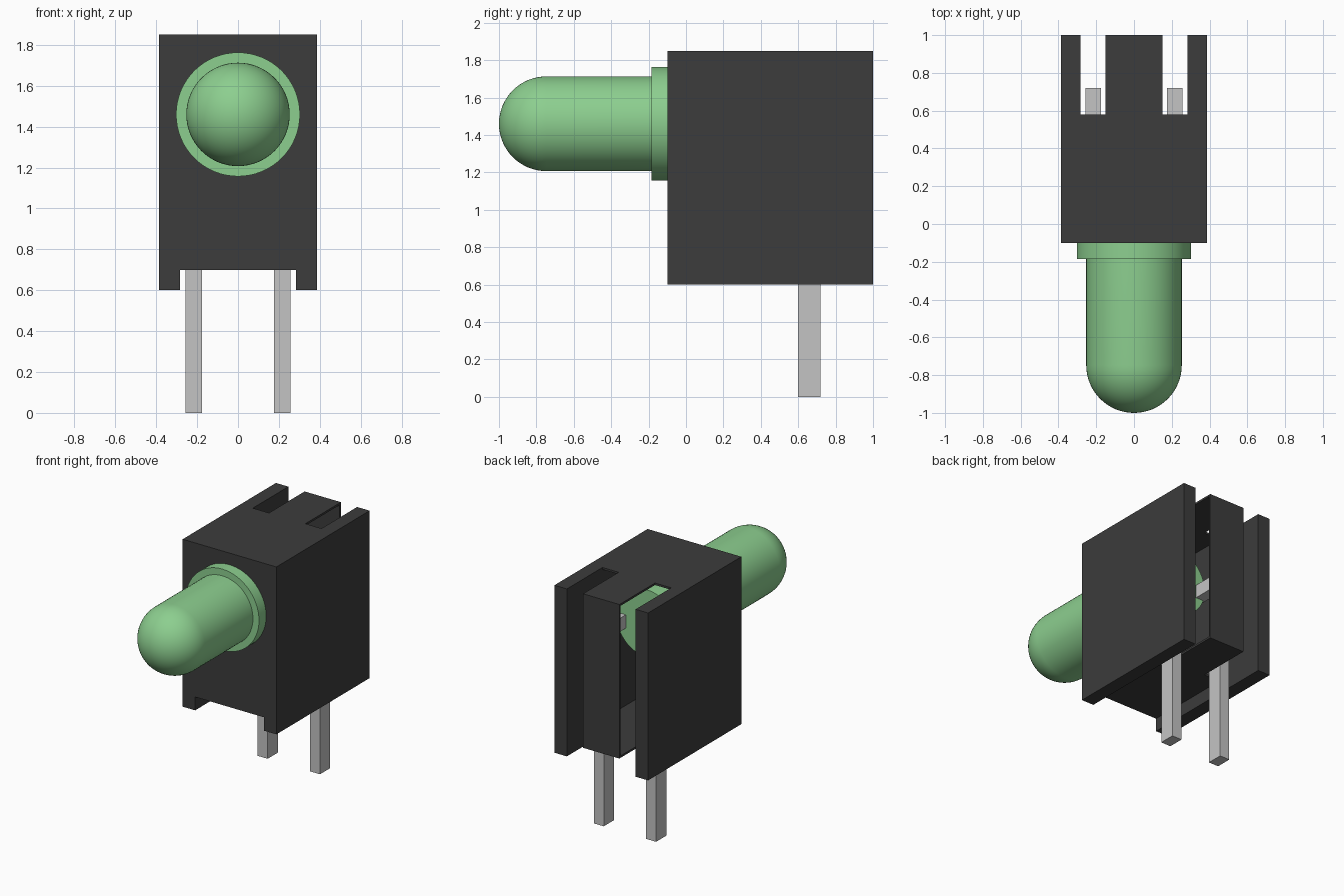
import bpy, bmesh, math
from mathutils import Matrix

cube = bpy.data.objects.get("Cube")
if cube:
    bpy.data.objects.remove(cube, do_unlink=True)


def material(name, rgb):
    m = bpy.data.materials.new(name)
    m.use_nodes = True
    m.diffuse_color = (*rgb, 1)
    m.node_tree.nodes["Principled BSDF"].inputs["Base Color"].default_value = (*rgb, 1)
    return m


BLACK = material("black plastic", (0.045, 0.045, 0.045))
GREEN = material("green lens", (0.264, 0.62, 0.275))
METAL = material("pale grey metal", (0.55, 0.55, 0.55))


def finish(name, bm, mat):
    bmesh.ops.recalc_face_normals(bm, faces=bm.faces)
    me = bpy.data.meshes.new(name)
    bm.to_mesh(me)
    bm.free()
    me.materials.append(mat)
    ob = bpy.data.objects.new(name, me)
    bpy.context.collection.objects.link(ob)
    return ob


def box(name, x, y, z, mat):
    bm = bmesh.new()
    size = [b - a for a, b in (x, y, z)]
    mid = [(a + b) / 2 for a, b in (x, y, z)]
    bmesh.ops.create_cube(bm, size=1, matrix=Matrix.Translation(mid) @ Matrix.Diagonal((*size, 1)))
    return finish(name, bm, mat)


def prism(name, outline, x0, x1, mat):
    """Extrude a (y, z) outline along x."""
    bm = bmesh.new()
    face = bm.faces.new([bm.verts.new((x0, y, z)) for y, z in outline])
    ext = bmesh.ops.extrude_face_region(bm, geom=[face])
    verts = [g for g in ext["geom"] if isinstance(g, bmesh.types.BMVert)]
    bmesh.ops.translate(bm, vec=(x1 - x0, 0, 0), verts=verts)
    return finish(name, bm, mat)


W, INNER, RIB = 0.387, 0.284, 0.15      # half widths of housing, cavity and rear rib
FRONT, SLOT, BACK = -0.1, 0.58, 1.0     # depths
FOOT, FLOOR, TOP = 0.6, 0.7, 1.85       # heights
T = 0.015                               # shell thickness
LENS_Z = 1.46

# Thick side walls reaching below the floor, and bent leads inside the slots
for side, s in (("left", 1), ("right", -1)):
    box(side + "_side_wall", sorted((s * INNER, s * W)), (FRONT, BACK), (FOOT, TOP), BLACK)
    lead = [(0.6, 0), (0.72, 0), (0.72, 1.48), (0.4, 1.48), (0.4, 1.38), (0.6, 1.38)]
    prism(side + "_lead", lead, *sorted((s * 0.175, s * 0.257)), METAL)

# Thin hollow shell between the walls, with a narrow rib at the rear
box("front_wall", (-INNER, INNER), (FRONT, FRONT + 0.1), (FLOOR, TOP), BLACK)
for name, z0, z1 in (("roof", TOP - T, TOP), ("floor", FLOOR, FLOOR + T)):
    box(name, (-INNER, INNER), (FRONT + 0.1, SLOT), (z0, z1), BLACK)
    box("rib_" + name, (-RIB, RIB), (SLOT, BACK - T), (z0, z1), BLACK)
box("rib_back", (-RIB, RIB), (BACK - T, BACK), (FLOOR, TOP), BLACK)

# Domed lens with a collar, turned about the y axis
R, COLLAR = 0.253, 0.303
steps = 16
profile = [(R * math.sin(a), -1 + R - R * math.cos(a))
           for a in (math.pi / 2 * i / steps for i in range(steps + 1))]
profile += [(R, -0.185), (COLLAR, -0.185), (COLLAR, FRONT + 0.02), (R, FRONT + 0.02), (R, 0.46), (0, 0.46)]
bm = bmesh.new()
vs = [bm.verts.new((r, y, 0)) for r, y in profile]
edges = [bm.edges.new(p) for p in zip(vs, vs[1:])]
bmesh.ops.spin(bm, geom=vs + edges, cent=(0, 0, 0), axis=(0, 1, 0),
               angle=math.tau, steps=64, use_duplicate=False)
bmesh.ops.remove_doubles(bm, verts=bm.verts, dist=1e-4)
bmesh.ops.translate(bm, vec=(0, 0, LENS_Z), verts=bm.verts)
lens = finish("lens", bm, GREEN)
bpy.ops.object.select_all(action="DESELECT")
lens.select_set(True)
bpy.context.view_layer.objects.active = lens
bpy.ops.object.shade_smooth_by_angle(angle=math.radians(30))
